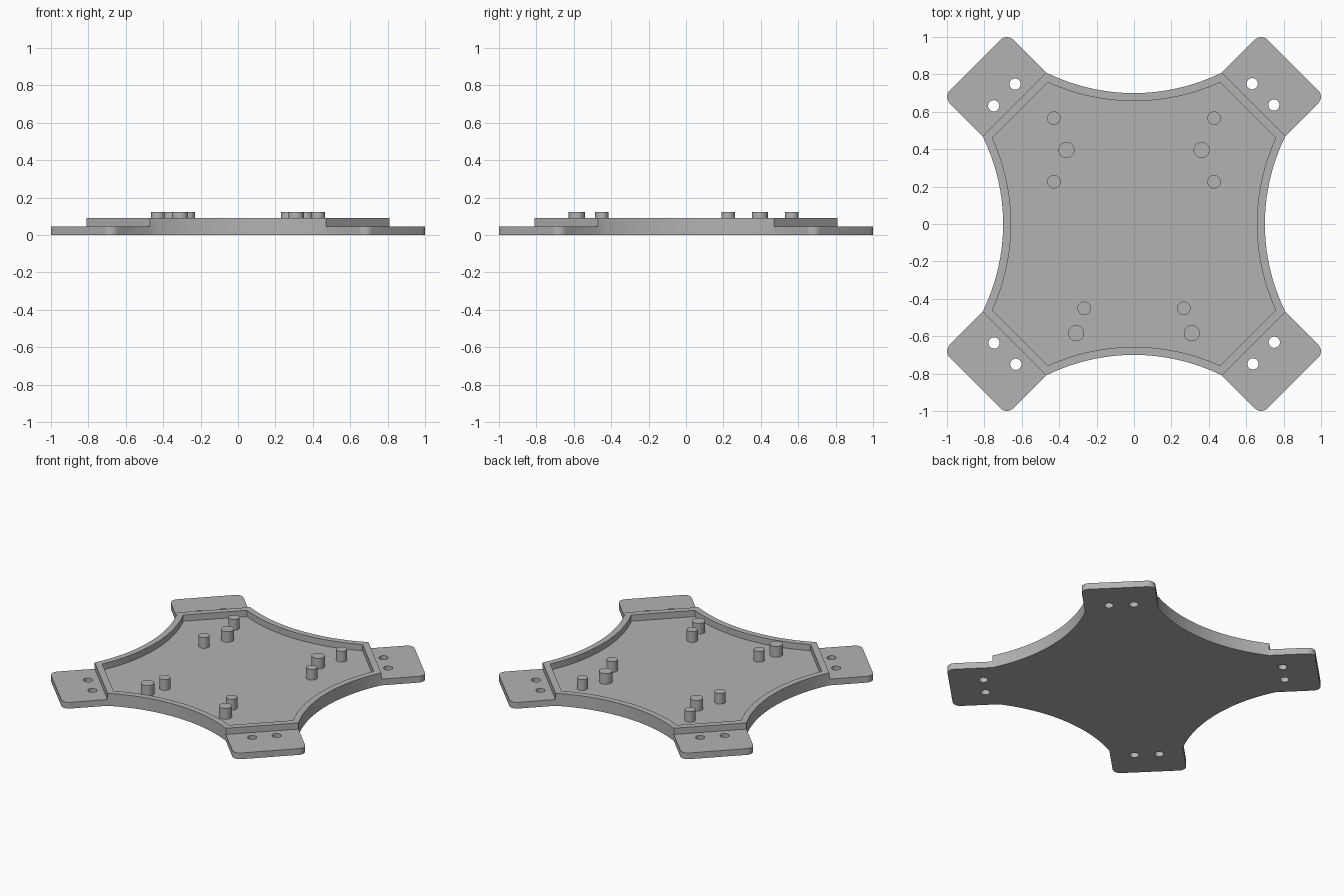
import bpy, bmesh, math
from mathutils import Vector

cube = bpy.data.objects.get("Cube")
if cube:
    bpy.data.objects.remove(cube, do_unlink=True)

FLOOR, RIM, POST = 0.045, 0.09, 0.122
ARC_Y, ARC_R, WALL = 1.759, 1.059, 0.043

grey = bpy.data.materials.new("light grey plastic")
grey.use_nodes = True
grey.diffuse_color = (0.45, 0.45, 0.45, 1)
grey.node_tree.nodes["Principled BSDF"].inputs["Base Color"].default_value = grey.diffuse_color


def circle(x, y, r, n=32):
    return [(x + r * math.cos(2 * math.pi * i / n), y + r * math.sin(2 * math.pi * i / n)) for i in range(n)]


def turn(points, quarter):
    for _ in range(quarter):
        points = [(-y, x) for x, y in points]
    return points


def side_arc(radius, half, n=32):
    """Concave side along the back edge, running from right to left."""
    xs = [half * (1 - 2 * i / n) for i in range(n + 1)]
    return [(x, ARC_Y - math.sqrt(radius ** 2 - x * x)) for x in xs]


def rounded_tab(r=0.05, n=8):
    """Two rounded outer corners of the tab at +x +y, counter-clockwise."""
    c_near, c_far = 0.68, 1.02 - r * math.sqrt(2)
    pts = []
    for cx, cy, start in ((c_far, c_near, -45), (c_near, c_far, 45)):
        for i in range(n + 1):
            a = math.radians(start + 90 * i / n)
            pts.append((cx + r * math.cos(a), cy + r * math.sin(a)))
    return pts


def prism(name, loops, z0, z1):
    """Extruded flat outline; extra loops become holes."""
    curve = bpy.data.curves.new(name, "CURVE")
    curve.dimensions = "2D"
    curve.fill_mode = "BOTH"
    curve.extrude = (z1 - z0) / 2
    for loop in loops:
        spline = curve.splines.new("POLY")
        spline.points.add(len(loop) - 1)
        for p, (x, y) in zip(spline.points, loop):
            p.co = (x, y, 0, 1)
        spline.use_cyclic_u = True
    temp = bpy.data.objects.new(name, curve)
    mesh = bpy.data.meshes.new_from_object(temp)
    bpy.data.objects.remove(temp)
    bm = bmesh.new()
    bm.from_mesh(mesh)
    bmesh.ops.translate(bm, verts=bm.verts, vec=Vector((0, 0, (z0 + z1) / 2)))
    bmesh.ops.remove_doubles(bm, verts=bm.verts, dist=1e-5)
    bmesh.ops.recalc_face_normals(bm, faces=bm.faces)
    bm.to_mesh(mesh)
    bm.free()
    mesh.name = name
    mesh.materials.clear()
    mesh.materials.append(grey)
    obj = bpy.data.objects.new(name, mesh)
    bpy.context.collection.objects.link(obj)
    return obj


# Outline with four tabs, and the inset pocket
outline, pocket, holes = [], [], []
for q in range(4):
    outline += turn(rounded_tab() + side_arc(ARC_R, 0.47), q)
    pocket += turn(side_arc(ARC_R + WALL, 0.46), q)
    holes += [turn(circle(x, y, 0.03), q) for x, y in ((0.632, 0.75), (0.748, 0.636))]

tray = prism("tray_with_tabs", [outline] + holes, 0, RIM)

# Cutters: pocket inside the rim, and the lowered top of each tab
cutters = [prism("pocket_cutter", [pocket], FLOOR, 0.3)]
step = [(0.98, 0.3), (1.5, 0.82), (0.82, 1.5), (0.3, 0.98)]
for q in range(4):
    cutters.append(prism("tab_cutter", [turn(step, q)], FLOOR, 0.3))
for cutter in cutters:
    cutter.hide_render = True
    mod = tray.modifiers.new("cut", "BOOLEAN")
    mod.operation = "DIFFERENCE"
    mod.solver = "EXACT"
    mod.object = cutter
bpy.context.view_layer.update()
cut_mesh = bpy.data.meshes.new_from_object(tray.evaluated_get(bpy.context.evaluated_depsgraph_get()))
tray.modifiers.clear()
tray.data = cut_mesh
for cutter in cutters:
    bpy.data.objects.remove(cutter, do_unlink=True)

# Mounting posts, mirrored left and right
parts = [tray]
posts = {"back": (0.428, 0.566, 0.036), "middle_large": (0.361, 0.395, 0.043), "middle": (0.428, 0.226, 0.036),
         "front": (0.266, -0.451, 0.036), "front_large": (0.309, -0.584, 0.043)}
for name, (x, y, r) in posts.items():
    for side, s in (("left", 1), ("right", -1)):
        parts.append(prism(f"{name}_post_{side}", [circle(s * x, y, r)], FLOOR - 0.005, POST))

bpy.ops.object.select_all(action="DESELECT")
for part in parts:
    part.select_set(True)
bpy.context.view_layer.objects.active = tray
bpy.ops.object.shade_smooth_by_angle(angle=math.radians(30))
